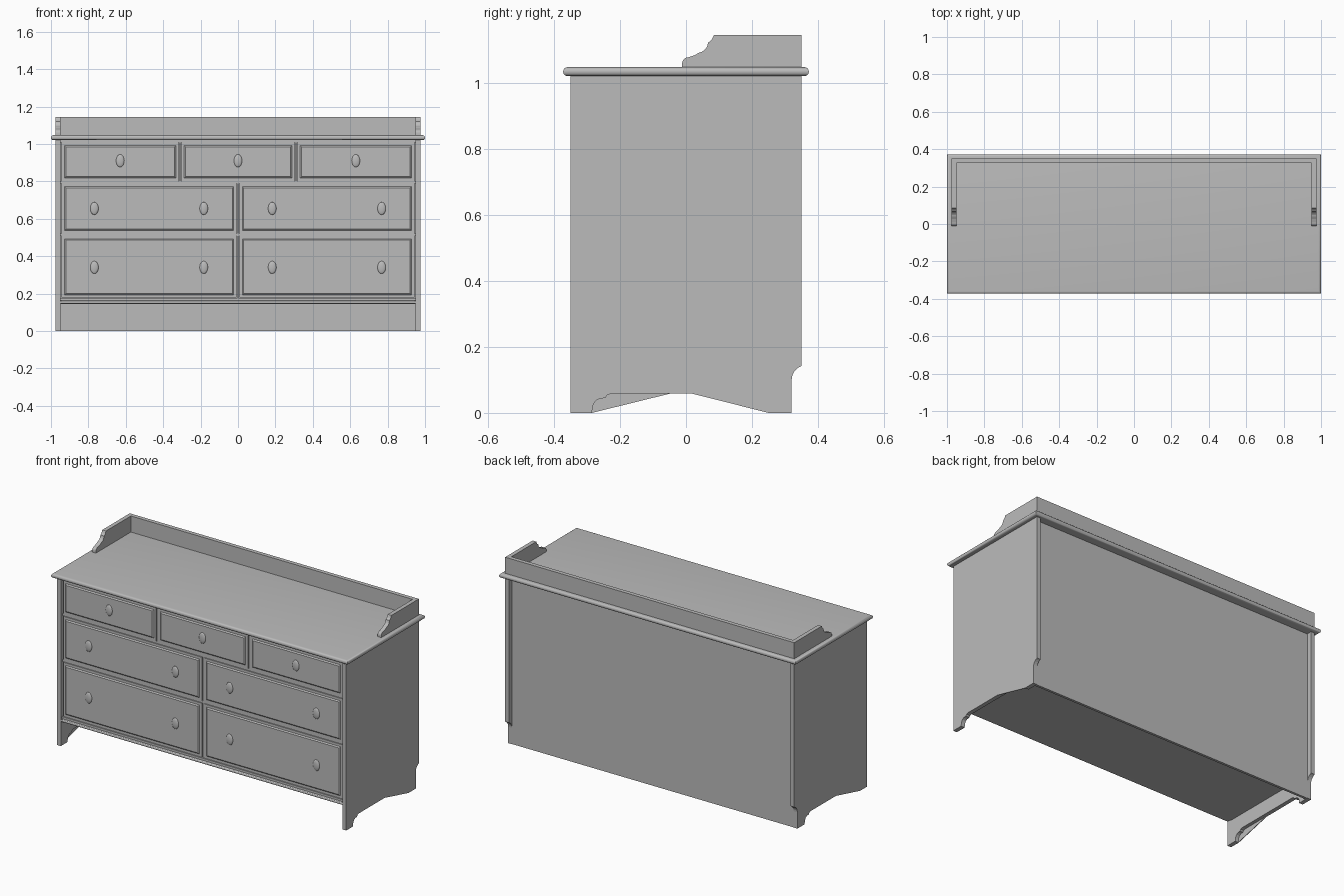
import bpy, bmesh, math
from mathutils import Vector

if "Cube" in bpy.data.objects:
    bpy.data.objects.remove(bpy.data.objects["Cube"], do_unlink=True)

grey = bpy.data.materials.new("plain_grey")
grey.use_nodes = True
grey.diffuse_color = (0.5, 0.5, 0.5, 1)
grey.node_tree.nodes["Principled BSDF"].inputs["Base Color"].default_value = (0.5, 0.5, 0.5, 1)


def finish(name, bm, smooth=False):
    bmesh.ops.recalc_face_normals(bm, faces=bm.faces)
    mesh = bpy.data.meshes.new(name)
    bm.to_mesh(mesh)
    bm.free()
    mesh.materials.append(grey)
    ob = bpy.data.objects.new(name, mesh)
    bpy.context.collection.objects.link(ob)
    if smooth:
        bpy.ops.object.select_all(action="DESELECT")
        ob.select_set(True)
        bpy.context.view_layer.objects.active = ob
        bpy.ops.object.shade_smooth_by_angle(angle=math.radians(40))
    return ob


def box_mesh(x0, x1, y0, y1, z0, z1):
    bm = bmesh.new()
    bmesh.ops.create_cube(bm, size=1)
    for v in bm.verts:
        v.co = Vector(((x0 + x1) / 2 + v.co.x * (x1 - x0),
                       (y0 + y1) / 2 + v.co.y * (y1 - y0),
                       (z0 + z1) / 2 + v.co.z * (z1 - z0)))
    return bm


def box(name, *bounds):
    return finish(name, box_mesh(*bounds))


def slab(name, x0, x1, *bounds):
    # Board with rounded top and bottom edges and square mitred corners
    bm = box_mesh(x0, x1, *bounds)
    rim = [e for e in bm.edges if abs(e.verts[0].co.z - e.verts[1].co.z) < 1e-5]
    radius = (bounds[3] - bounds[2]) * 0.48
    bmesh.ops.bevel(bm, geom=rim, offset=radius, segments=5, profile=0.5, affect="EDGES")
    return finish(name, bm, True)


def plate(name, outline, x0, x1):
    # Side profile (y, z) extruded along x
    bm = bmesh.new()
    face = bm.faces.new([bm.verts.new((x0, y, z)) for y, z in outline])
    new = bmesh.ops.extrude_face_region(bm, geom=[face])["geom"]
    bmesh.ops.translate(bm, vec=(x1 - x0, 0, 0),
                        verts=[g for g in new if isinstance(g, bmesh.types.BMVert)])
    bmesh.ops.triangulate(bm, faces=[f for f in bm.faces if len(f.verts) > 4])
    return finish(name, bm)


def arc(cy, cz, r, a0, a1, steps=5):
    angles = [math.radians(a0 + (a1 - a0) * i / steps) for i in range(steps + 1)]
    return [(cy + r * math.cos(a), cz + r * math.sin(a)) for a in angles]


# Side panels with stepped bracket feet and a notch for the skirting
foot = [(0, 0), (0.003, 0.022), (0.011, 0.036), (0.022, 0.043), (0.04, 0.045),
        (0.046, 0.054), (0.057, 0.058)]
front_step = [(-0.285 + y, z) for y, z in foot]
back_step = [(0.25 - y, z) for y, z in reversed(foot)]
notch = arc(0.365, 0.1, 0.045, 180, 109)
panel = ([(-0.35, 0)] + front_step + back_step + [(0.32, 0)] + notch
         + [(0.35, 0.143), (0.35, 1.022), (-0.35, 1.022)])
webs = {"left": [(0.25, 0), (0.02, 0.058)] + back_step[:-1],
        "right": [(-0.285, 0), (-0.05, 0.058)] + front_step[:0:-1]}

# Shaped ends of the gallery
scroll = ([(-0.012, 1.045), (-0.012, 1.055)] + arc(0.008, 1.057, 0.02, 170, 90)
          + [(0.028, 1.084)] + arc(0.033, 1.124, 0.034, -80, -5)
          + [(0.078, 1.13), (0.085, 1.145), (0.35, 1.145), (0.35, 1.045)])

for side, s in (("left", 1), ("right", -1)):
    plate(side + "_side_panel", panel, s * 0.95, s * 0.975)
    plate(side + "_foot_web", webs[side], s * 0.971, s * 0.975)
    plate(side + "_gallery_end", scroll, s * 0.95, s * 0.975)

# Top, gallery back, carcass and back board
slab("top_board", -1, 1, -0.372, 0.372, 1.02, 1.047)
box("gallery_back", -0.95, 0.95, 0.325, 0.35, 1.045, 1.145)
box("carcass", -0.95, 0.95, -0.322, 0.305, 0.145, 1.022)
box("back_board", -0.95, 0.95, 0.303, 0.318, 0, 1.022)

# Front rails and dividers
slab("base_moulding", -0.95, 0.95, -0.348, -0.31, 0.145, 0.162)
box("base_rail", -0.95, 0.95, -0.337, -0.31, 0.162, 0.175)
for i, z in enumerate((0.515, 0.795, 1.015)):
    box("drawer_rail_%d" % i, -0.95, 0.95, -0.332, -0.31, z - 0.006, z + 0.006)
for i, (x, z0, z1) in enumerate(((0, 0.175, 0.79), (-0.31, 0.8, 1.015), (0.31, 0.8, 1.015))):
    box("drawer_divider_%d" % i, x - 0.005, x + 0.005, -0.332, -0.31, z0, z1)


def drawer(name, x0, x1, z0, z1):
    # Flat border, sloped edge, raised centre field
    bm = box_mesh(x0, x1, -0.336, -0.31, z0, z1)
    bm.faces.ensure_lookup_table()
    front = min(bm.faces, key=lambda f: f.calc_center_median().y)
    bmesh.ops.inset_region(bm, faces=[front], thickness=0.022, depth=0)
    bmesh.ops.inset_region(bm, faces=[front], thickness=0.01, depth=0)
    bmesh.ops.translate(bm, verts=front.verts, vec=(0, -0.006, 0))
    finish(name, bm)


def knob(name, x, z):
    bm = bmesh.new()
    bmesh.ops.create_uvsphere(bm, u_segments=20, v_segments=10, radius=1)
    for v in bm.verts:
        v.co = Vector((x + v.co.x * 0.022, -0.342 + v.co.y * 0.008, z + v.co.z * 0.034))
    finish(name, bm, True)


# Drawers: three small above, two wide pairs below
for i, (x0, x1) in enumerate(((-0.943, -0.317), (-0.303, 0.303), (0.317, 0.943))):
    drawer("small_drawer_%d" % i, x0, x1, 0.803, 1.007)
    knob("small_knob_%d" % i, (x0 + x1) / 2, 0.91)
for row, (z0, z1, kz) in enumerate(((0.522, 0.788, 0.655), (0.178, 0.508, 0.34))):
    for s in (-1, 1):
        drawer("wide_drawer_%d_%d" % (row, s + 1), min(s * 0.943, s * 0.008),
               max(s * 0.943, s * 0.008), z0, z1)
        for j, kx in enumerate((0.183, 0.768)):
            knob("wide_knob_%d_%d_%d" % (row, s + 1, j), s * kx, kz)
